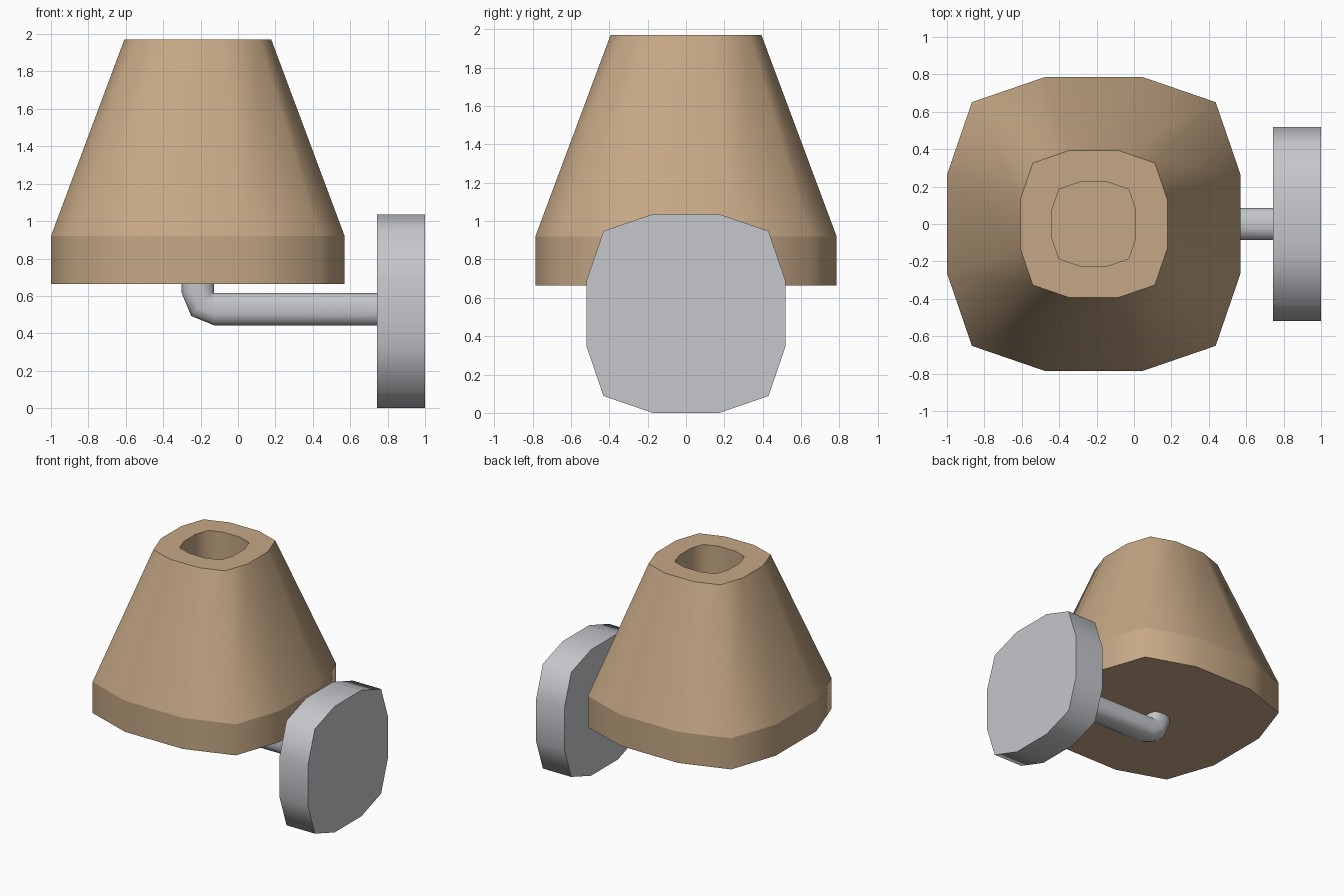
import bpy, math
from mathutils import Vector

cube = bpy.data.objects.get("Cube")
if cube:
    bpy.data.objects.remove(cube)

X, Y, Z = Vector((1, 0, 0)), Vector((0, 1, 0)), Vector((0, 0, 1))

# Twelve-sided rounded-square outline, one quarter turned four times
quarter = [(1, -0.335), (1, 0.335), (0.83, 0.83)]
outline = []
for k in range(4):
    c, s = round(math.cos(k * math.pi / 2)), round(math.sin(k * math.pi / 2))
    outline += [(c * a - s * b, s * a + c * b) for a, b in quarter]
N = len(outline)


def material(name, rgb):
    m = bpy.data.materials.new(name)
    m.use_nodes = True
    m.diffuse_color = (*rgb, 1)
    m.node_tree.nodes["Principled BSDF"].inputs["Base Color"].default_value = (*rgb, 1)
    return m


def loft(name, rings, mat, sharp_rings):
    """Skin outline rings given as (centre, u axis, v axis, half width)."""
    verts = [c + (u * a + v * b) * r for c, u, v, r in rings for a, b in outline]
    faces = [(i * N + j, i * N + (j + 1) % N, (i + 1) * N + (j + 1) % N, (i + 1) * N + j)
             for i in range(len(rings) - 1) for j in range(N)]
    last = (len(rings) - 1) * N
    faces += [tuple(reversed(range(N))), tuple(range(last, last + N))]
    mesh = bpy.data.meshes.new(name)
    mesh.from_pydata(verts, [], faces)
    mesh.materials.append(mat)
    mesh.polygons.foreach_set("use_smooth", [True] * len(faces))
    # Sides blend smoothly, rims stay crisp
    for e in mesh.edges:
        a, b = (v // N for v in e.vertices)
        e.use_edge_sharp = a == b and a in sharp_rings
    obj = bpy.data.objects.new(name, mesh)
    bpy.context.collection.objects.link(obj)
    return obj


wood = material("tan shade", (0.56, 0.39, 0.235))
metal = material("grey metal", (0.56, 0.57, 0.6))

# Lampshade: brim, cone, rim and the well sunk in its top
axis_x = -0.215
profile = [(0.785, 0.665), (0.785, 0.92), (0.393, 1.97), (0.224, 1.97), (0.224, 1.5)]
loft("lampshade", [(Vector((axis_x, 0, z)), X, Y, r) for r, z in profile], wood, range(5))

# Wall plate
loft("wall_plate", [(Vector((x, 0, 0.518)), Y, Z, 0.518) for x in (0.742, 1.0)], metal, range(2))

# Bent arm: straight run, elbow turning about its inner corner, short riser
R = 0.086
pivot = Vector((axis_x + R, 0, 0.615))
arm = [(Vector((0.75, 0, pivot.z - R)), Y, -Z, R)]
for deg in (0, 45, 90):
    t = math.radians(deg)
    out = Vector((-math.sin(t), 0, -math.cos(t)))
    arm.append((pivot + out * R, Y, out, R))
arm.append((Vector((axis_x, 0, 0.67)), Y, -X, R))
loft("arm", arm, metal, (0, 4))
